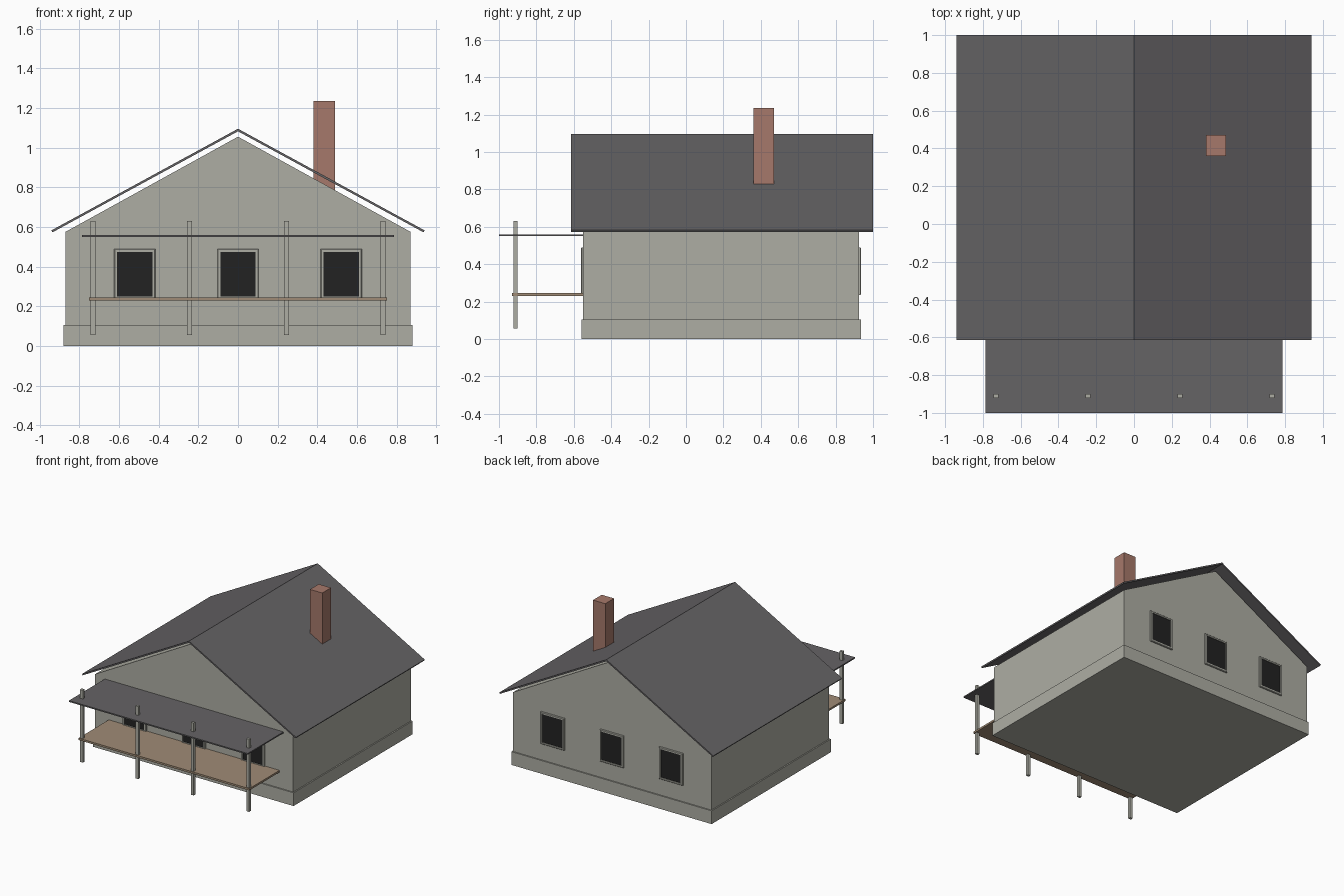
import bpy
import bmesh

cube = bpy.data.objects.get("Cube")
if cube:
    bpy.data.objects.remove(cube, do_unlink=True)


def material(name, rgb):
    m = bpy.data.materials.new(name)
    m.use_nodes = True
    m.diffuse_color = (*rgb, 1)
    m.node_tree.nodes["Principled BSDF"].inputs["Base Color"].default_value = (*rgb, 1)
    return m


plaster = material("plaster", (0.42, 0.42, 0.37))
slate = material("slate", (0.13, 0.125, 0.13))
glass = material("dark glass", (0.016, 0.016, 0.016))
brick = material("brick", (0.38, 0.19, 0.145))
timber = material("timber", (0.35, 0.26, 0.18))


def finish(name, bm, mat):
    bmesh.ops.recalc_face_normals(bm, faces=bm.faces)
    mesh = bpy.data.meshes.new(name)
    bm.to_mesh(mesh)
    bm.free()
    mesh.materials.append(mat)
    obj = bpy.data.objects.new(name, mesh)
    bpy.context.collection.objects.link(obj)
    return obj


def box(name, x, y, z, mat):
    """Box spanning the given (low, high) ranges."""
    bm = bmesh.new()
    bmesh.ops.create_cube(bm, size=1)
    for v in bm.verts:
        v.co = [r[0] if c < 0 else r[1] for c, r in zip(v.co, (x, y, z))]
    return finish(name, bm, mat)


def prism(name, profile, y0, y1, mat):
    """Extrude an x-z profile along y."""
    bm = bmesh.new()
    face = bm.faces.new([bm.verts.new((x, y0, z)) for x, z in profile])
    new = bmesh.ops.extrude_face_region(bm, geom=[face])["geom"]
    bmesh.ops.translate(bm, vec=(0, y1 - y0, 0),
                        verts=[v for v in new if isinstance(v, bmesh.types.BMVert)])
    return finish(name, bm, mat)


# House body and plinth
prism("gabled_walls", [(-0.87, 0.05), (0.87, 0.05), (0.87, 0.575), (0, 1.055), (-0.87, 0.575)],
      -0.55, 0.925, plaster)
box("plinth", (-0.88, 0.88), (-0.56, 0.935), (0, 0.105), plaster)

# Thin roof slabs, one per side
for side, s in (("left", 1), ("right", -1)):
    prism(side + "_roof", [(0, 1.095), (s * 0.94, 0.583), (s * 0.935, 0.573), (0, 1.082)],
          -0.615, 1.0, slate)

# Chimney on the left slope
box("chimney", (0.38, 0.488), (0.36, 0.47), (0.7, 1.235), brick)

# Porch
box("porch_roof", (-0.785, 0.785), (-1.0, -0.55), (0.55, 0.56), slate)
box("porch_deck", (-0.75, 0.75), (-0.93, -0.55), (0.23, 0.245), timber)
for i in range(4):
    x = -0.73 + i * 0.4867
    box(f"porch_post_{i + 1}", (x - 0.0125, x + 0.0125), (-0.921, -0.9), (0.055, 0.63), plaster)


def window(name, x, wall_y, out):
    """Bevelled frame of four bars around a slightly recessed pane."""
    half, bar, low, high = 0.104, 0.015, 0.235, 0.49
    bm = bmesh.new()
    rings = []
    for inset, depth in ((0, 0), (0, 0.007), (0.004, 0.011), (bar, 0.011), (bar, 0)):
        y = wall_y + out * depth
        rings.append([bm.verts.new((x + sx * (half - inset), y, z))
                      for sx, z in ((-1, low + inset), (1, low + inset),
                                    (1, high - inset), (-1, high - inset))])
    for a, b in zip(rings, rings[1:] + rings[:1]):
        for i in range(4):
            j = (i + 1) % 4
            bm.faces.new((a[i], a[j], b[j], b[i]))
    finish(name + "_frame", bm, plaster)
    box(name + "_pane", (x - half + bar, x + half - bar),
        tuple(sorted((wall_y - out * 0.002, wall_y + out * 0.005))),
        (low + bar, high - bar), glass)


# Three windows on each gable wall
for wall, wall_y, out in (("front", -0.55, -1), ("back", 0.925, 1)):
    for i in range(3):
        window(f"{wall}_window_{i + 1}", (i - 1) * 0.52, wall_y, out)
